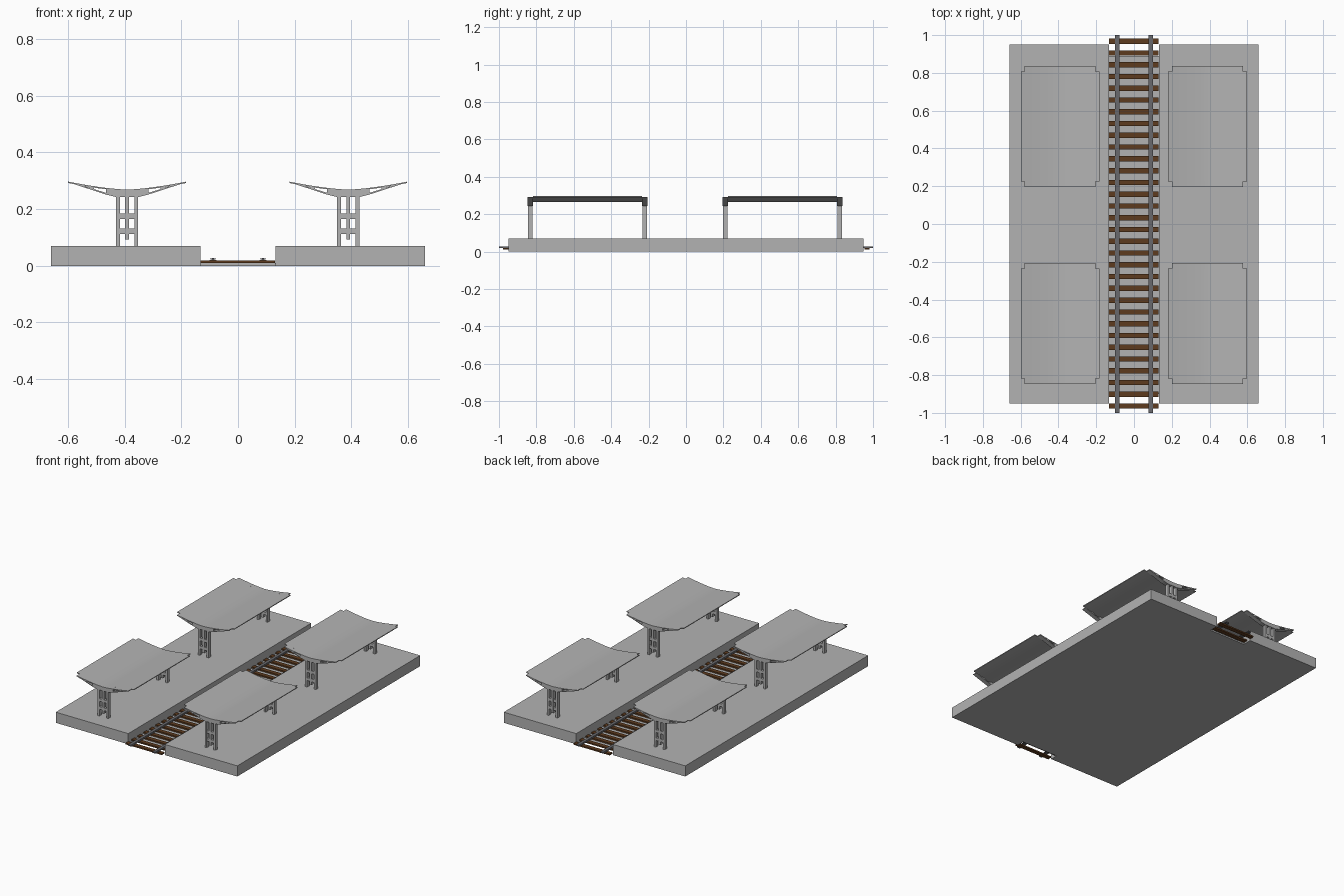
import bpy, bmesh, math

cube = bpy.data.objects.get("Cube")
if cube:
    bpy.data.objects.remove(cube, do_unlink=True)


def material(name, rgb):
    m = bpy.data.materials.new(name)
    m.use_nodes = True
    m.diffuse_color = (*rgb, 1)
    m.node_tree.nodes["Principled BSDF"].inputs["Base Color"].default_value = (*rgb, 1)
    return m


CONCRETE = material("concrete grey", (0.45, 0.45, 0.45))
WOOD = material("sleeper brown", (0.11, 0.043, 0.013))
STEEL = material("rail steel", (0.14, 0.14, 0.15))


def prism(bm, profile, y0, y1):
    """Extrude an x-z outline along y."""
    front = [bm.verts.new((x, y0, z)) for x, z in profile]
    back = [bm.verts.new((x, y1, z)) for x, z in profile]
    bm.faces.new(front)
    bm.faces.new(back[::-1])
    n = len(profile)
    for i in range(n):
        j = (i + 1) % n
        bm.faces.new((front[j], front[i], back[i], back[j]))


def box(bm, x0, x1, y0, y1, z0, z1):
    prism(bm, [(x0, z0), (x1, z0), (x1, z1), (x0, z1)], y0, y1)


def finish(bm, name, mat, smooth=False):
    bmesh.ops.recalc_face_normals(bm, faces=bm.faces)
    mesh = bpy.data.meshes.new(name)
    bm.to_mesh(mesh)
    bm.free()
    mesh.materials.append(mat)
    ob = bpy.data.objects.new(name, mesh)
    bpy.context.collection.objects.link(ob)
    if smooth:
        bpy.ops.object.select_all(action="DESELECT")
        ob.select_set(True)
        bpy.context.view_layer.objects.active = ob
        bpy.ops.object.shade_smooth_by_angle(angle=math.radians(30))
    return ob


# Platforms and the low bed between them
TRACK = 0.133
for side, s in (("left", 1), ("right", -1)):
    bm = bmesh.new()
    box(bm, *sorted((s * TRACK, s * 0.66)), -0.95, 0.95, 0, 0.07)
    finish(bm, side + "_platform", CONCRETE)
bm = bmesh.new()
box(bm, -TRACK, TRACK, -0.9, 0.89, 0, 0.01)
finish(bm, "track_bed", CONCRETE)

# Sleepers
bm = bmesh.new()
COUNT = 32
for i in range(COUNT):
    y = -0.964 + i * 1.932 / (COUNT - 1)
    box(bm, -TRACK, 0.131, y - 0.014, y + 0.014, 0.01, 0.019)
finish(bm, "sleepers", WOOD)

# Rails with foot, web and head
half = [(0.012, 0.019), (0.012, 0.021), (0.004, 0.022),
        (0.004, 0.025), (0.01, 0.0255), (0.01, 0.028)]
outline = half + [(-x, z) for x, z in reversed(half)]
for side, cx in (("left", 0.088), ("right", -0.088)):
    bm = bmesh.new()
    prism(bm, [(cx + x, z) for x, z in outline], -1, 1)
    finish(bm, side + "_rail", STEEL)

# Canopies
ROOF = 0.208      # half width of the roof sheet
BEAM = 0.188      # half width of the end frames
THICK = 0.005


def roof_z(d):
    return 0.269 + 0.028 * (abs(d) / ROOF) ** 1.5


def roof_profile(cx, w, steps=16):
    ds = [w * (2 * i / steps - 1) for i in range(steps + 1)]
    return ([(cx + d, roof_z(d)) for d in ds]
            + [(cx + d, roof_z(d) - THICK) for d in reversed(ds)])


def strut_z(d):
    """Lower edge of the end frame."""
    return 0.25 + (d - 0.07) * 0.325


def end_frame(bm, cx, y0, y1):
    prism(bm, roof_profile(cx, BEAM), y0, y1)
    # Solid centre under the roof
    prism(bm, [(cx - 0.075, strut_z(0.075)), (cx - 0.04, 0.243), (cx + 0.04, 0.243),
               (cx + 0.075, strut_z(0.075)), (cx + 0.075, 0.271), (cx, 0.266),
               (cx - 0.075, 0.271)], y0, y1)
    for s in (1, -1):
        # Lower strut and short web
        prism(bm, [(cx + s * d, strut_z(d) + h) for d, h in
                   ((0.07, 0), (BEAM, 0), (BEAM, 0.004), (0.07, 0.006))], y0, y1)
        prism(bm, [(cx + s * 0.118, strut_z(0.118)), (cx + s * 0.135, strut_z(0.135)),
                   (cx + s * 0.135, roof_z(0.135) - 0.003),
                   (cx + s * 0.118, roof_z(0.118) - 0.003)], y0, y1)


def post(bm, cx, y0, y1):
    for s in (1, -1):
        box(bm, *sorted((cx + s * 0.025, cx + s * 0.039)), y0, y1, 0.07, 0.244)
    box(bm, cx - 0.007, cx + 0.007, y0, y1, 0.092, 0.244)
    for z in (0.113, 0.166):
        box(bm, cx - 0.026, cx + 0.026, y0 + 0.001, y1 - 0.001, z, z + 0.018)


DEPTH = 0.029
for side, cx in (("left", 0.389), ("right", -0.391)):
    for place, y0, y1 in (("front", -0.848, -0.206), ("back", 0.195, 0.837)):
        name = place + "_" + side
        bm = bmesh.new()
        prism(bm, roof_profile(cx, ROOF), y0 + DEPTH, y1 - DEPTH)
        finish(bm, name + "_roof", CONCRETE, True)
        frames, posts = bmesh.new(), bmesh.new()
        for a in (y0, y1 - DEPTH):
            end_frame(frames, cx, a, a + DEPTH)
            post(posts, cx, a + 0.003, a + DEPTH - 0.003)
        finish(frames, name + "_roof_frames", CONCRETE, True)
        finish(posts, name + "_posts", CONCRETE)
